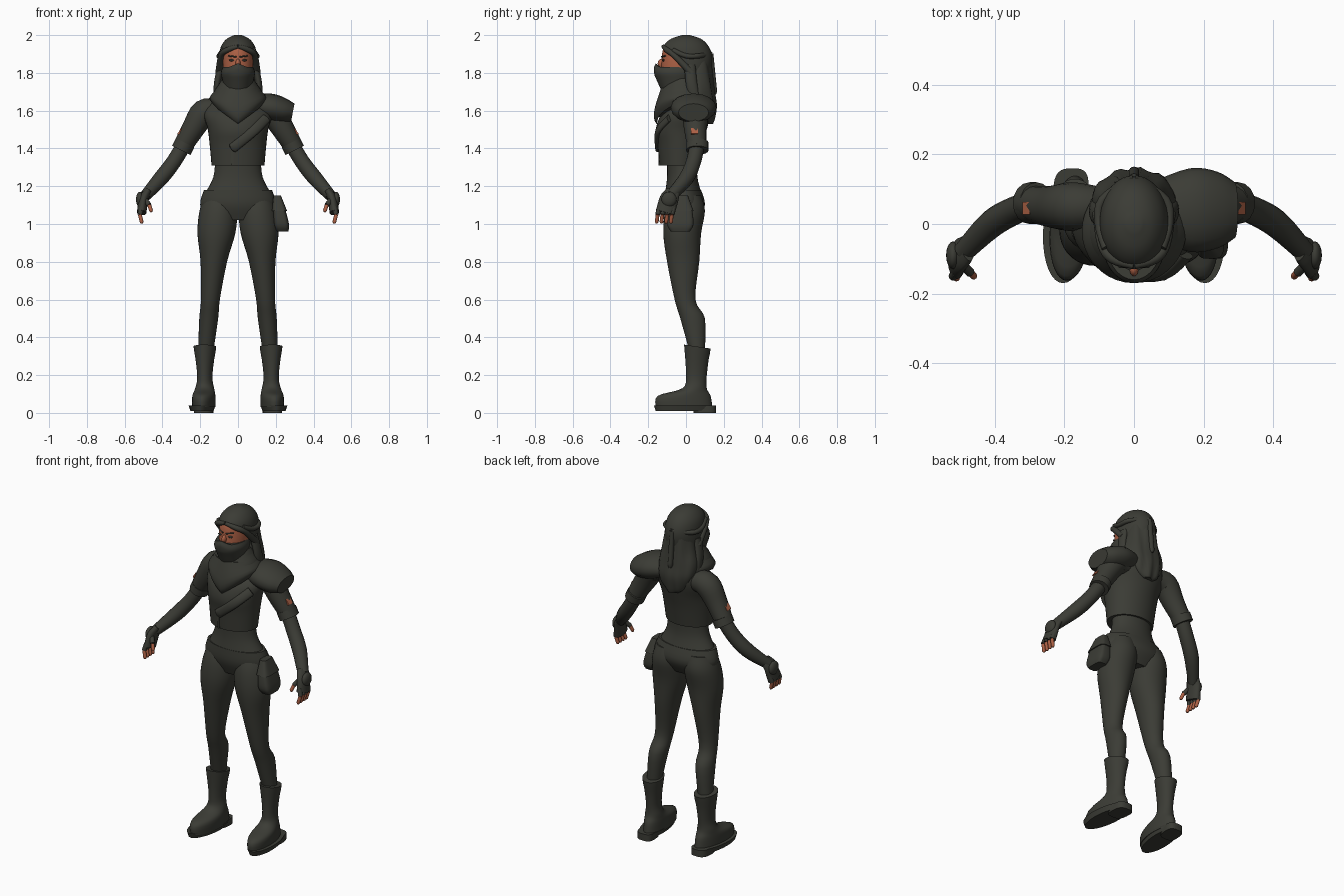
import bpy, bmesh, math
from mathutils import Vector

if "Cube" in bpy.data.objects:
    bpy.data.objects.remove(bpy.data.objects["Cube"])


def material(name, colour):
    mat = bpy.data.materials.new(name)
    mat.use_nodes = True
    mat.diffuse_color = (*colour, 1)
    bsdf = next(node for node in mat.node_tree.nodes if node.type == 'BSDF_PRINCIPLED')
    bsdf.inputs["Base Color"].default_value = (*colour, 1)
    bsdf.inputs["Roughness"].default_value = .8
    return mat


DARK = material("dark charcoal cloth", (.044, .045, .036))
SKIN = material("warm skin", (.42, .12, .06))


def finish(name, bm, mat):
    bmesh.ops.recalc_face_normals(bm, faces=bm.faces)
    mesh = bpy.data.meshes.new(name)
    bm.to_mesh(mesh)
    bm.free()
    mesh.materials.append(mat)
    mesh.shade_smooth()
    mesh.set_sharp_from_angle(angle=math.radians(45))
    ob = bpy.data.objects.new(name, mesh)
    bpy.context.scene.collection.objects.link(ob)
    return ob


def smooth_path(rings, steps):
    """Pass a smooth curve through the given rings."""
    out, last = [], len(rings) - 1
    for i in range(last):
        before, start, end, after = (rings[min(max(i + k, 0), last)] for k in (-1, 0, 1, 2))
        for j in range(steps):
            t = j / steps
            out.append([q + t * ((r - p) + t * ((2 * p - 5 * q + 4 * r - w)
                        + t * (3 * (q - r) + w - p))) / 2
                        for p, q, r, w in zip(before, start, end, after)])
    return out + [list(rings[-1])]


def bridge(name, rows, mat, warp=None, cut=None):
    """Join rows of points into a closed skin, optionally bent or cut by a plane."""
    bm = bmesh.new()
    loops = [[bm.verts.new(warp(p) if warp else p) for p in row] for row in rows]
    for low, high in zip(loops, loops[1:]):
        for i in range(len(low)):
            bm.faces.new((low[i - 1], low[i], high[i], high[i - 1]))
    bm.faces.new(loops[0])
    bm.faces.new(loops[-1])
    if cut:
        bmesh.ops.bisect_plane(bm, geom=bm.verts[:] + bm.edges[:] + bm.faces[:],
                               plane_co=cut[0], plane_no=cut[1], clear_inner=True)
    return finish(name, bm, mat)


def outline(sides, power):
    for i in range(sides):
        c, s = math.cos(math.tau * i / sides), math.sin(math.tau * i / sides)
        yield (math.copysign(abs(c) ** (2 / power), c),
               math.copysign(abs(s) ** (2 / power), s))


def loft(name, rings, mat=DARK, x=0, lean=0, s=1, power=2, steps=4, warp=None, cut=None):
    """Level rings: height, half width, front y, back y; x shifts with height by lean."""
    rows = [[Vector((s * (x + lean * z) + width * c, (front + back + (back - front) * d) / 2, z))
             for c, d in outline(36, power)]
            for z, width, front, back in smooth_path(rings, steps)]
    return bridge(name, rows, mat, warp, cut)


def limb(name, points, mat=DARK, s=1, r=None, flat=1, dome=0, ref=(0, 1, 0)):
    """Rings square to a path: x, y, z and radius; flat scales the side across ref."""
    if r:
        points = [(*p, r) for p in points]
    path = smooth_path(points, 4)
    centres = [Vector((s * x, y, z)) for x, y, z, radius in path]
    rows = []
    for i, centre in enumerate(centres):
        along = (centres[min(i + 1, len(path) - 1)] - centres[max(i - 1, 0)]).normalized()
        u = Vector(ref)
        u = (u - along * along.dot(u)).normalized()
        v = along.cross(u) * flat
        radius = path[i][-1]
        spokes = [(u * c + v * d) * radius for c, d in outline(16, 2)]
        rows.append([centre + spoke for spoke in spokes])
    if dome:
        tip = centre + along * radius * dome
        rows.append([tip + spoke / 2 for spoke in spokes])
    return bridge(name, rows, mat)


def ball(name, loc, size, mat):
    bm = bmesh.new()
    bmesh.ops.create_uvsphere(bm, u_segments=16, v_segments=10, radius=1)
    bmesh.ops.scale(bm, vec=size, verts=bm.verts)
    bmesh.ops.translate(bm, vec=loc, verts=bm.verts)
    return finish(name, bm, mat)


def plate(name, loc, size, mat, turn=0):
    bm = bmesh.new()
    bmesh.ops.create_cube(bm, size=1)
    bmesh.ops.scale(bm, vec=size, verts=bm.verts)
    ob = finish(name, bm, mat)
    ob.location, ob.rotation_euler = loc, (0, turn, 0)
    return ob


def gloved_digit(name, s, root, knuckle, tip):
    limb(name + "_sleeve", [root, knuckle], s=s, r=.013)
    limb(name + "_tip", [knuckle, tip], SKIN, s, r=.01, dome=.7)


# Torso and hips
loft("waist", [(1.35, .12, -.1, .06), (1.25, .13, -.1, .06), (1.17, .17, -.11, .08)])
loft("trouser_hips", [(1.18, .18, -.11, .08), (1.1, .2, -.11, .1), (1.02, .15, -.08, .06)])
loft("jacket", [(1.31, .14, -.14, .07), (1.42, .15, -.15, .09), (1.5, .16, -.16, .11),
                (1.58, .18, -.13, .13), (1.64, .15, -.06, .13), (1.7, .08, -.04, .1)])
limb("chest_lapel", [(.15, -.09, 1.56), (.08, -.15, 1.49), (-.03, -.15, 1.4)],
     r=.013, flat=2, dome=.5)
plate("jacket_front_seam", (-.03, -.14, 1.36), (.012, .009, .1), DARK)

for s, side in ((1, "left_"), (-1, "right_")):
    # Leg and boot, with the toes turned out
    def toe_out(p):
        return Vector((p.x - s * p.y * .08, p.y, p.z))

    def slanted_rim(p):
        return toe_out(p) - Vector((0, 0, p.y * .15 if p.z > .3 else 0))

    loft(side + "leg", [(1.15, .08, -.08, .08), (1.07, .1, -.11, .1), (.95, .1, -.12, .08),
                        (.8, .07, -.1, .07), (.6, .05, -.06, .05), (.5, .05, -.03, .1),
                        (.32, .04, .02, .1)], x=.2, lean=-.09, s=s)
    loft(side + "boot", [(.36, .06, -.01, .13), (.2, .04, 0, .11), (.13, .05, -.02, .11),
                         (.09, .06, -.15, .13), (.03, .06, -.16, .14)],
         x=.18, s=s, warp=slanted_rim)
    loft(side + "boot_sole", [(.01, .06, -.16, .15), (.04, .07, -.17, .16)],
         x=.19, s=s, steps=1, warp=toe_out)
    loft(side + "boot_heel", [(0, .05, .04, .16), (.04, .05, .04, .16)],
         x=.19, s=s, power=3, steps=1, warp=toe_out)

    # Arm with short sleeve
    limb(side + "sleeve", [(.11, .05, 1.6, .06), (.18, .05, 1.59, .07),
                           (.24, .05, 1.5, .06), (.3, .06, 1.4, .05)], s=s)
    limb(side + "sleeve_cuff", [(.28, .06, 1.43), (.3, .06, 1.39)], s=s, r=.06, flat=.9)
    limb(side + "forearm", [(.28, .06, 1.43, .04), (.34, .04, 1.33, .04),
                            (.41, 0, 1.24, .04), (.49, -.08, 1.15, .03)], s=s)
    plate(side + "sleeve_patch", (s * .307, .045, 1.49), (.036, .036, .009), SKIN, s * .96)

    # Fingerless glove
    limb(side + "glove", [(.48, -.07, 1.17, .04), (.5, -.09, 1.13, .05),
                          (.51, -.11, 1.06, .05)], s=s, flat=.5)
    ball(side + "glove_guard", (s * .52, -.09, 1.13), (.02, .04, .04), DARK)
    for i in range(4):
        y = -.14 + i * .025
        gloved_digit(side + "finger", s, (.51, y, 1.09), (.52, y - .01, 1.05),
                     (.51, y - .015, 1.01))
    gloved_digit(side + "thumb", s, (.5, -.11, 1.14), (.47, -.14, 1.1), (.46, -.15, 1.07))

# Hip pouch and shoulder guard on the left side
loft("hip_pouch", [(.96, .03, -.08, .02), (1, .04, -.1, .04), (1.09, .03, -.09, .03),
                   (1.14, .02, -.07, .01)], x=.38, lean=-.15, power=4)
loft("pouch_flap", [(1.07, .04, -.1, .04), (1.15, .02, -.07, .01)],
     x=.38, lean=-.15, power=4, steps=1)
limb("shoulder_guard", [(.05, .04, 1.63, .08), (.16, .04, 1.62, .12),
                        (.24, .04, 1.6, .11), (.29, .04, 1.59, .08)], flat=.6)

# Layered scarf, each layer wider and dropping further to a point in front
for i, layer in enumerate(("upper", "middle", "lower")):
    top, wide = 1.77 - i * .025, .11 + i * .02

    def drape(p):
        front = min(1, max(0, -p.y * 10))
        fall = min(1, (top - p.z) * 15)
        return p - Vector((0, 0, (.03 + i * .04) * front * fall * max(0, 1 - abs(p.x) / wide)))

    loft(layer + "_scarf", [(top - drop, wide * k, -wide * k - .02, wide * k - .02)
                            for drop, k in ((0, .75), (.05, 1), (.08, .9))], warp=drape)


# Head, face and mask
def nose_bridge(p):
    lift = max(0, 1 - abs(p.x) * 20) if p.y < -.05 and p.z > 1.79 else 0
    return p + Vector((0, 0, lift * .02))


loft("head", [(1.64, .05, -.07, .05), (1.7, .05, -.1, .04), (1.76, .07, -.13, .06),
              (1.85, .08, -.13, .07), (1.93, .07, -.12, .06), (1.97, .04, -.08, .04)], SKIN)
loft("face_mask", [(1.66, .06, -.11, .03), (1.75, .08, -.15, .05), (1.8, .09, -.17, .06),
                   (1.83, .08, -.16, .06)], warp=nose_bridge)
ball("nose", (0, -.13, 1.85), (.013, .02, .024), SKIN)

for s, side in ((1, "left_"), (-1, "right_")):
    ball(side + "eye", (s * .033, -.12, 1.867), (.015, .007, .006), DARK)
    limb(side + "eyebrow", [(.01, -.13, 1.885), (.05, -.11, 1.89)], s=s, r=.004)
    limb(side + "hairline_roll", [(0, -.12, 1.94, .01), (.06, -.1, 1.92, .015),
                                  (.09, -.06, 1.89, .015), (.1, .03, 1.8, .02)],
         s=s, ref=(0, 1, 2))
    limb(side + "hair_braid", [(.08, -.07, 1.92), (.1, 0, 1.89), (.09, .07, 1.89),
                               (0, .13, 1.9)], s=s, r=.013, ref=(0, 0, 1))
    limb(side + "hair_lock", [(.09, .02, 1.84), (.11, .03, 1.74), (.11, .05, 1.65)],
         s=s, r=.03, flat=.6, dome=.7)

# Hair cap opened over the face, and loose wavy hair down the back
loft("hair_cap", [(1.72, .09, -.1, .11), (1.8, .1, -.12, .13), (1.88, .1, -.13, .14),
                  (1.94, .09, -.12, .12), (1.98, .06, -.08, .08), (2, .02, -.02, .02)],
     cut=((0, .015, 1.81), (0, .7, .7)))
loft("back_hair", [(1.87, .08, 0, .13), (1.78, .1, -.02, .14), (1.7, .12, -.02, .15),
                   (1.63, .11, .01, .16), (1.56, .07, .07, .15), (1.53, .03, .1, .14)],
     warp=lambda p: p + Vector((0, math.sin(p.x * 100) * .005, 0)))
limb("back_hair_tail", [(0, .13, 1.9), (0, .14, 1.8), (0, .15, 1.7)],
     r=.015, dome=1, ref=(1, 0, 0))
